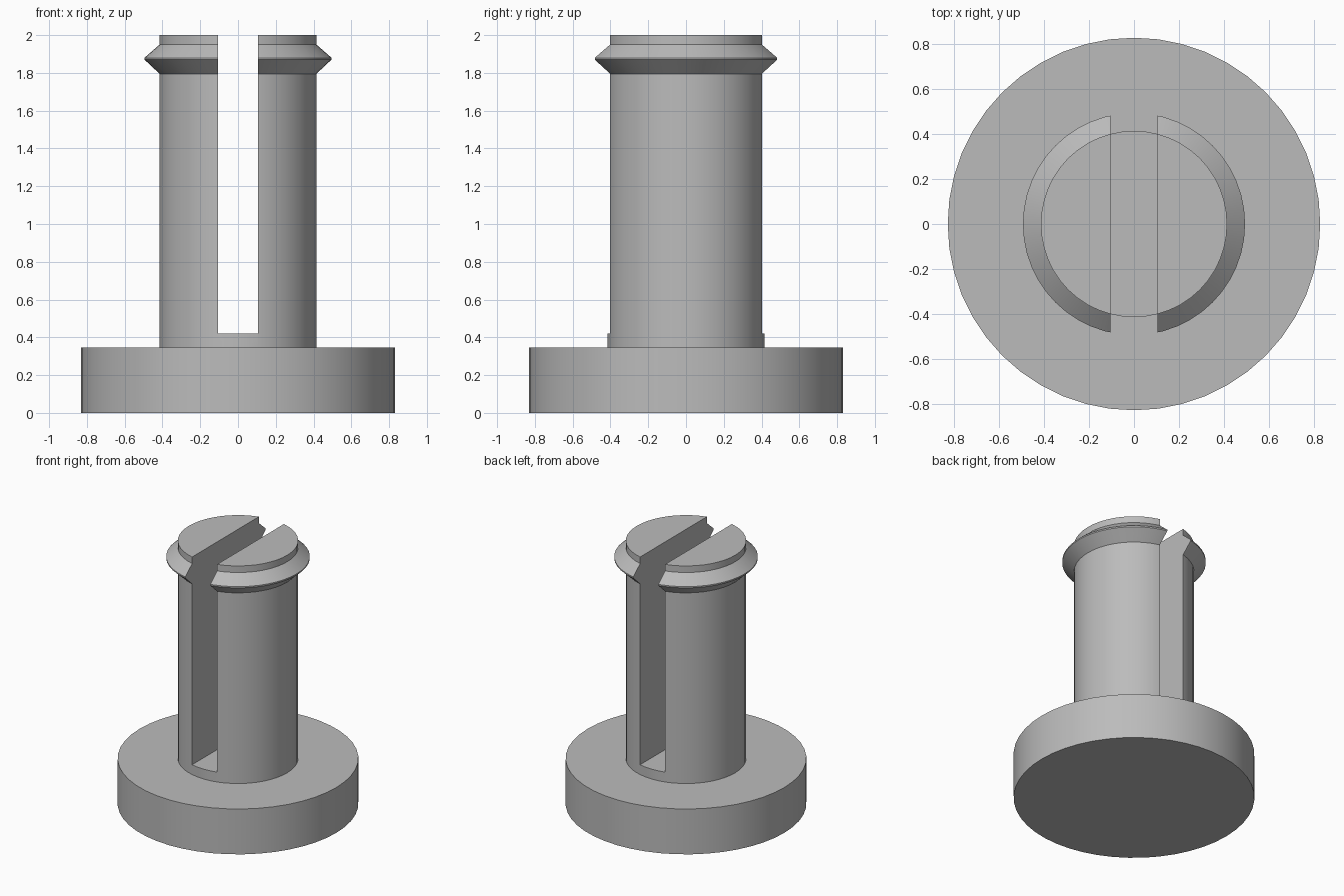
import bpy, bmesh, math

cube = bpy.data.objects.get("Cube")
if cube:
    bpy.data.objects.remove(cube, do_unlink=True)

SEGMENTS = 48
SLOT_HALF, SLOT_FLOOR = 0.105, 0.42

# Single plain material
grey = bpy.data.materials.new("plain grey")
grey.use_nodes = True
colour = (0.5, 0.5, 0.5, 1)
grey.diffuse_color = colour
grey.node_tree.nodes["Principled BSDF"].inputs["Base Color"].default_value = colour


def add_object(name, bm):
    bmesh.ops.recalc_face_normals(bm, faces=bm.faces[:])
    mesh = bpy.data.meshes.new(name)
    bm.to_mesh(mesh)
    bm.free()
    mesh.materials.append(grey)
    obj = bpy.data.objects.new(name, mesh)
    bpy.context.collection.objects.link(obj)
    return obj


# Body: flat round base, shaft and barbed collar turned as one solid
profile = [(0.83, 0), (0.83, 0.345), (0.415, 0.345), (0.415, 1.795),
           (0.495, 1.87), (0.495, 1.88), (0.415, 1.95), (0.415, 2)]
bm = bmesh.new()
rings = []
for radius, z in profile:
    rings.append([bm.verts.new((radius * math.cos(a), radius * math.sin(a), z))
                  for a in (math.tau * i / SEGMENTS for i in range(SEGMENTS))])
for low, high in zip(rings, rings[1:]):
    for i in range(SEGMENTS):
        j = (i + 1) % SEGMENTS
        bm.faces.new((low[i], low[j], high[j], high[i]))
bm.faces.new(rings[0])
bm.faces.new(rings[-1])
body = add_object("split_pin", bm)

# Slot running front to back, splitting the shaft into two prongs
bm = bmesh.new()
bmesh.ops.create_cube(bm, size=1)
for v in bm.verts:
    v.co.x *= 2 * SLOT_HALF
    v.co.y *= 2
    v.co.z = SLOT_FLOOR if v.co.z < 0 else 2.2
cutter = add_object("slot_cutter", bm)
cutter.hide_render = True

cut = body.modifiers.new("slot", "BOOLEAN")
cut.operation = "DIFFERENCE"
cut.solver = "EXACT"
cut.object = cutter

bpy.ops.object.select_all(action="DESELECT")
body.select_set(True)
bpy.context.view_layer.objects.active = body
bpy.ops.object.modifier_apply(modifier=cut.name)
bpy.data.objects.remove(cutter, do_unlink=True)

# Smooth round walls, crisp rims and slot edges
bpy.ops.object.shade_smooth_by_angle(angle=math.radians(25))
